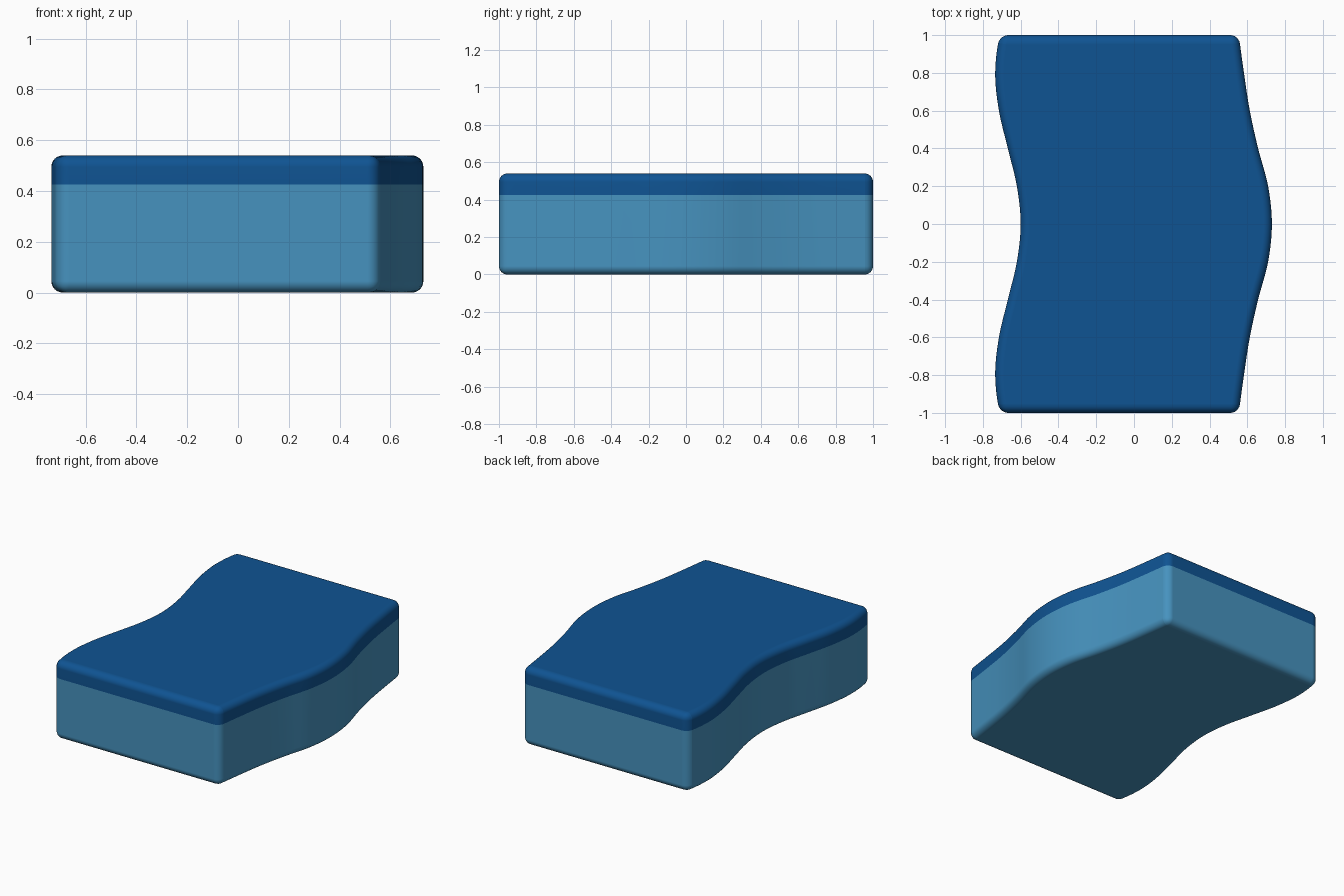
import bpy, bmesh, math

if "Cube" in bpy.data.objects:
    bpy.data.objects.remove(bpy.data.objects["Cube"])

HEIGHT, SPLIT, RADIUS, STEPS = 0.54, 0.425, 0.045, 48

# Half-length side profiles: x at |y| = 0, 0.2, 0.4, 0.6, 0.8, 1.0
LEFT = [-0.60, -0.62, -0.668, -0.715, -0.735, -0.71]
RIGHT = [0.73, 0.71, 0.657, 0.613, 0.582, 0.555]


def sample(profile, y):
    """Smooth curve through the profile, mirrored about y = 0."""
    t = min(abs(y) / 0.2, 4.9999)
    i, f = int(t), t - int(t)
    b, c = profile[i], profile[i + 1]
    a = profile[abs(i - 1)]
    d = profile[i + 2] if i < 4 else 2 * c - b
    if i == 4:
        d += (c - b) - (b - a)
    return b + 0.5 * f * (c - a + f * (2*a - 5*b + 4*c - d + f * (3*(b - c) + d - a)))


def material(name, rgb):
    m = bpy.data.materials.new(name)
    m.diffuse_color = (*rgb, 1)
    m.use_nodes = True
    m.node_tree.nodes["Principled BSDF"].inputs["Base Color"].default_value = m.diffuse_color
    return m


# Wavy slab: rows of four corners swept along y
bm = bmesh.new()
rows = []
for k in range(STEPS + 1):
    y = -1 + 2 * k / STEPS
    l, r = sample(LEFT, y), sample(RIGHT, y)
    rows.append([bm.verts.new(p) for p in
                 ((l, y, 0), (r, y, 0), (r, y, HEIGHT), (l, y, HEIGHT))])
for a, b in zip(rows, rows[1:]):
    for i in range(4):
        j = (i + 1) % 4
        bm.faces.new((a[i], a[j], b[j], b[i]))
bm.faces.new(rows[0])
bm.faces.new(rows[-1][::-1])
bmesh.ops.recalc_face_normals(bm, faces=bm.faces)

# Rounded edges
sharp = [e for e in bm.edges if e.calc_face_angle() > math.radians(45)]
bmesh.ops.bevel(bm, geom=sharp, offset=RADIUS, offset_type='OFFSET',
                segments=6, profile=0.5, affect='EDGES', clamp_overlap=False)

# Cut the colour line between body and top layer
bmesh.ops.bisect_plane(bm, geom=bm.verts[:] + bm.edges[:] + bm.faces[:],
                       plane_co=(0, 0, SPLIT), plane_no=(0, 0, 1))
for f in bm.faces:
    f.smooth = True
    f.material_index = int(f.calc_center_median().z > SPLIT)

mesh = bpy.data.meshes.new("wavy_sponge")
bm.to_mesh(mesh)
bm.free()
mesh.materials.append(material("light blue", (0.062, 0.29, 0.52)))
mesh.materials.append(material("dark blue", (0.0048, 0.088, 0.29)))
obj = bpy.data.objects.new("wavy_sponge", mesh)
bpy.context.collection.objects.link(obj)

# Keep the large faces flat-looking
wn = obj.modifiers.new("weighted_normals", 'WEIGHTED_NORMAL')
wn.keep_sharp = True
